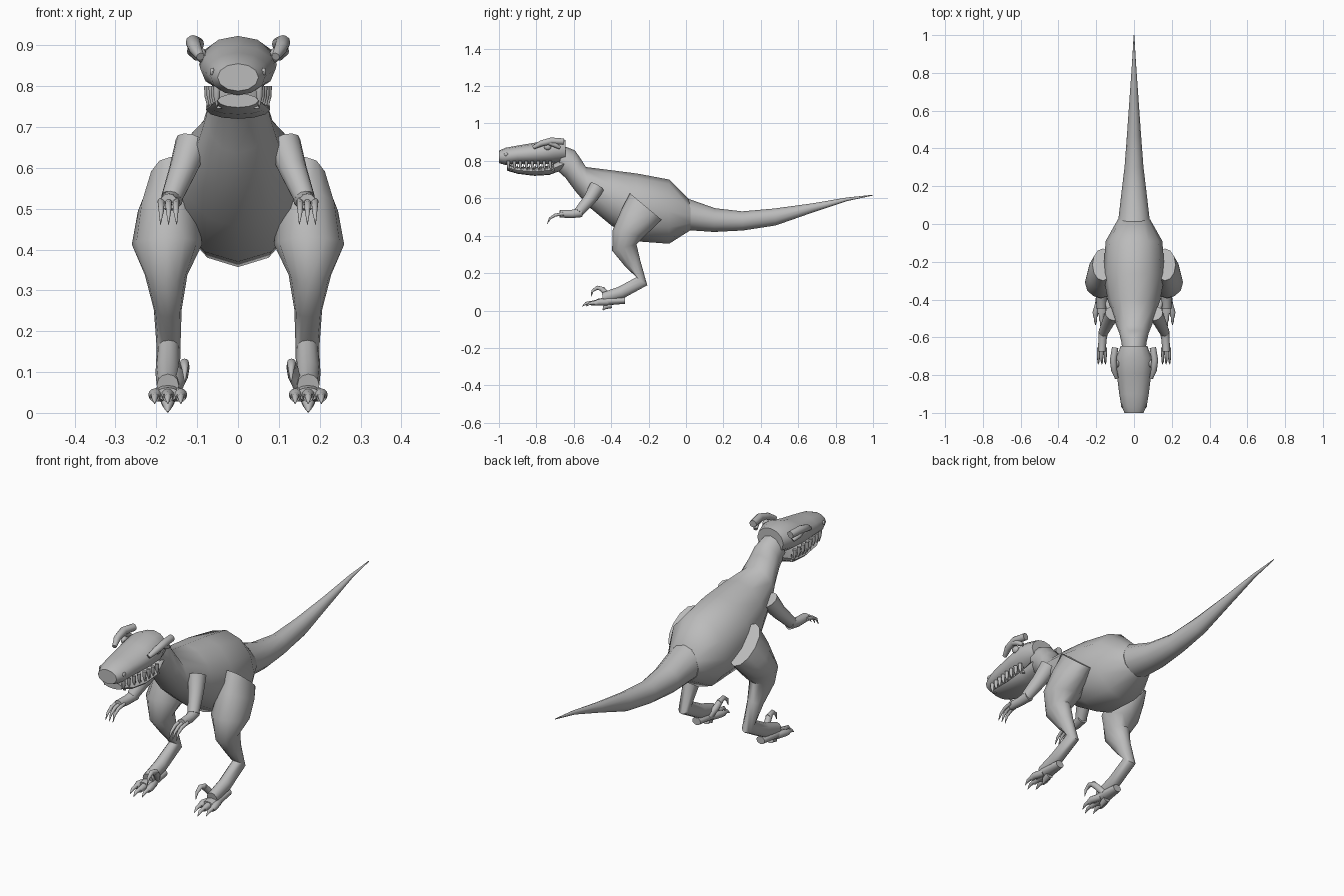
import bpy, bmesh, math
from mathutils import Vector

skin = bpy.data.materials.new("grey_skin")
skin.diffuse_color = (0.5, 0.5, 0.5, 1)


def finish(name, bm, mirror=False, angle=50):
    bmesh.ops.recalc_face_normals(bm, faces=bm.faces)
    me = bpy.data.meshes.new(name)
    bm.to_mesh(me)
    bm.free()
    me.materials.append(skin)
    ob = bpy.data.objects.new(name, me)
    bpy.context.collection.objects.link(ob)
    if mirror:
        ob.modifiers.new("Mirror", 'MIRROR').use_mirror_merge = False
    bpy.ops.object.select_all(action='DESELECT')
    ob.select_set(True)
    bpy.context.view_layer.objects.active = ob
    bpy.ops.object.shade_smooth_by_angle(angle=math.radians(angle))
    return ob


def skin_rings(bm, rings):
    """Bridge a list of (centre, axis_a, axis_b) ellipses, capping the ends."""
    n = 12
    loops = []
    for c, a, b in rings:
        loops.append([bm.verts.new(c + a * math.cos(2 * math.pi * i / n)
                                   + b * math.sin(2 * math.pi * i / n)) for i in range(n)])
    for p, q in zip(loops, loops[1:]):
        for i in range(n):
            j = (i + 1) % n
            bm.faces.new((p[i], p[j], q[j], q[i]))
    bm.faces.new(loops[0])
    bm.faces.new(loops[-1])


def loft(name, sections, mirror=False):
    """Sections: x centre, half width, upper (y, z), lower (y, z)."""
    bm = bmesh.new()
    rings = []
    for x, w, up, lo in sections:
        u, l = Vector((x, *up)), Vector((x, *lo))
        rings.append(((u + l) / 2, Vector((w, 0, 0)), (u - l) / 2))
    skin_rings(bm, rings)
    return finish(name, bm, mirror)


def tubes(name, paths):
    """Mirrored tapered tubes; every path is a list of (x, y, z, radius)."""
    bm = bmesh.new()
    for path in paths:
        pts = [Vector(p[:3]) for p in path]
        rings = []
        for i, p in enumerate(pts):
            t = (pts[min(i + 1, len(pts) - 1)] - pts[max(i - 1, 0)]).normalized()
            a = Vector((1, 0, 0)) - t * t.x
            a.normalize()
            rings.append((p, a * path[i][3], t.cross(a) * path[i][3]))
        skin_rings(bm, rings)
    return finish(name, bm, True)


def ball(name, loc, size):
    bm = bmesh.new()
    bmesh.ops.create_uvsphere(bm, u_segments=12, v_segments=8, radius=1)
    for v in bm.verts:
        v.co = Vector(loc) + Vector(a * b for a, b in zip(v.co, size))
    return finish(name, bm, True)


# Torso and neck
loft("torso", [
    (0, .085, (.025, .585), (.025, .43)),
    (0, .150, (-.09, .70), (-.09, .357)),
    (0, .163, (-.26, .732), (-.265, .37)),
    (0, .140, (-.40, .75), (-.40, .455)),
    (0, .098, (-.535, .767), (-.52, .555)),
    (0, .078, (-.565, .815), (-.59, .636)),
    (0, .068, (-.595, .857), (-.645, .71)),
    (0, .060, (-.65, .878), (-.69, .75))])

# Tail
loft("tail", [
    (0, .085, (.005, .60), (.005, .43)),
    (0, .068, (.155, .547), (.15, .42)),
    (0, .050, (.30, .53), (.305, .428)),
    (0, .037, (.47, .545), (.48, .455)),
    (0, .023, (.67, .572), (.68, .525)),
    (0, .010, (.86, .604), (.86, .585)),
    (0, .002, (1.0, .619), (1.0, .615))])

# Head
loft("upper_head", [
    (0, .070, (-.645, .912), (-.645, .795)),
    (0, .095, (-.71, .923), (-.71, .785)),
    (0, .092, (-.79, .900), (-.79, .783)),
    (0, .078, (-.90, .882), (-.90, .783)),
    (0, .067, (-.965, .870), (-.965, .778)),
    (0, .050, (-1.0, .855), (-1.0, .788))])
loft("lower_jaw", [
    (0, .060, (-.65, .815), (-.65, .755)),
    (0, .079, (-.73, .775), (-.73, .725)),
    (0, .078, (-.81, .765), (-.81, .72)),
    (0, .070, (-.90, .768), (-.90, .731)),
    (0, .050, (-.958, .782), (-.958, .748))])

# Teeth, upper and lower rows
teeth = []
for i in range(8):
    y = -.95 + i * .032
    x = .052 + .022 * min(1, i / 4)
    teeth.append([(x, y, .80, .009), (x, y, .775, .008), (x, y + .004, .748, .001)])
    teeth.append([(x - .006, y + .016, .745, .007), (x - .006, y + .016, .782, .001)])
tubes("teeth", teeth)

# Eyes, nostrils and brow ridges
ball("eye", (.090, -.74, .876), (.013, .020, .018))
ball("nostril", (.063, -.962, .835), (.006, .011, .010))
tubes("brow_ridge", [[(.092, -.815, .872, .010), (.105, -.775, .893, .016),
                      (.110, -.72, .907, .018), (.100, -.655, .903, .017)],
                     [(.108, -.74, .902, .014), (.112, -.70, .885, .013),
                      (.100, -.675, .870, .009)]])

# Legs
loft("leg", [
    (.165, .055, (-.30, .627), (-.13, .485)),
    (.170, .075, (-.345, .54), (-.165, .45)),
    (.174, .086, (-.392, .43), (-.225, .395)),
    (.176, .052, (-.395, .32), (-.265, .355)),
    (.172, .034, (-.325, .235), (-.245, .27)),
    (.170, .029, (-.265, .178), (-.207, .135)),
    (.172, .030, (-.36, .127), (-.335, .065)),
    (.172, .027, (-.45, .095), (-.44, .04))], True)

# Feet with three clawed toes and a raised sickle claw
loft("foot_sole", [
    (.172, .022, (-.325, .072), (-.325, .036)),
    (.172, .034, (-.42, .072), (-.42, .028)),
    (.172, .028, (-.475, .062), (-.475, .03))], True)
toes = []
for dx, tip in ((-.032, -.515), (0, -.535), (.032, -.515)):
    x = .172 + dx
    toes.append([(.172 + dx * .5, -.42, .045, .017), (x, -.47, .044, .016),
                 (x, tip + .025, .038, .012)])
    toes.append([(x, tip + .03, .042, .010), (x, tip, .038, .008), (x, tip - .02, .022, .001)])
toes.append([(.172, -.40, .030, .018), (.172, -.435, .018, .012), (.172, -.445, .002, .002)])
tubes("toes", toes)
tubes("sickle_claw", [
    [(.155, -.40, .055, .016), (.137, -.425, .09, .015), (.132, -.45, .115, .014)],
    [(.132, -.44, .112, .013), (.131, -.475, .122, .011), (.130, -.50, .105, .007),
     (.130, -.508, .075, .001)]])

# Arms and clawed fingers
tubes("upper_arm", [[(.112, -.475, .66, .042), (.135, -.515, .595, .034),
                     (.163, -.575, .525, .026)]])
tubes("forearm", [[(.160, -.56, .525, .026), (.167, -.61, .516, .022),
                   (.170, -.675, .517, .020)]])
fingers = []
for dx in (-.018, 0, .018):
    x = .170 + dx
    fingers.append([(x, -.655, .518, .009), (x, -.70, .510, .008), (x, -.728, .492, .006),
                    (x + dx * .1, -.743, .462, .001)])
tubes("fingers", fingers)
